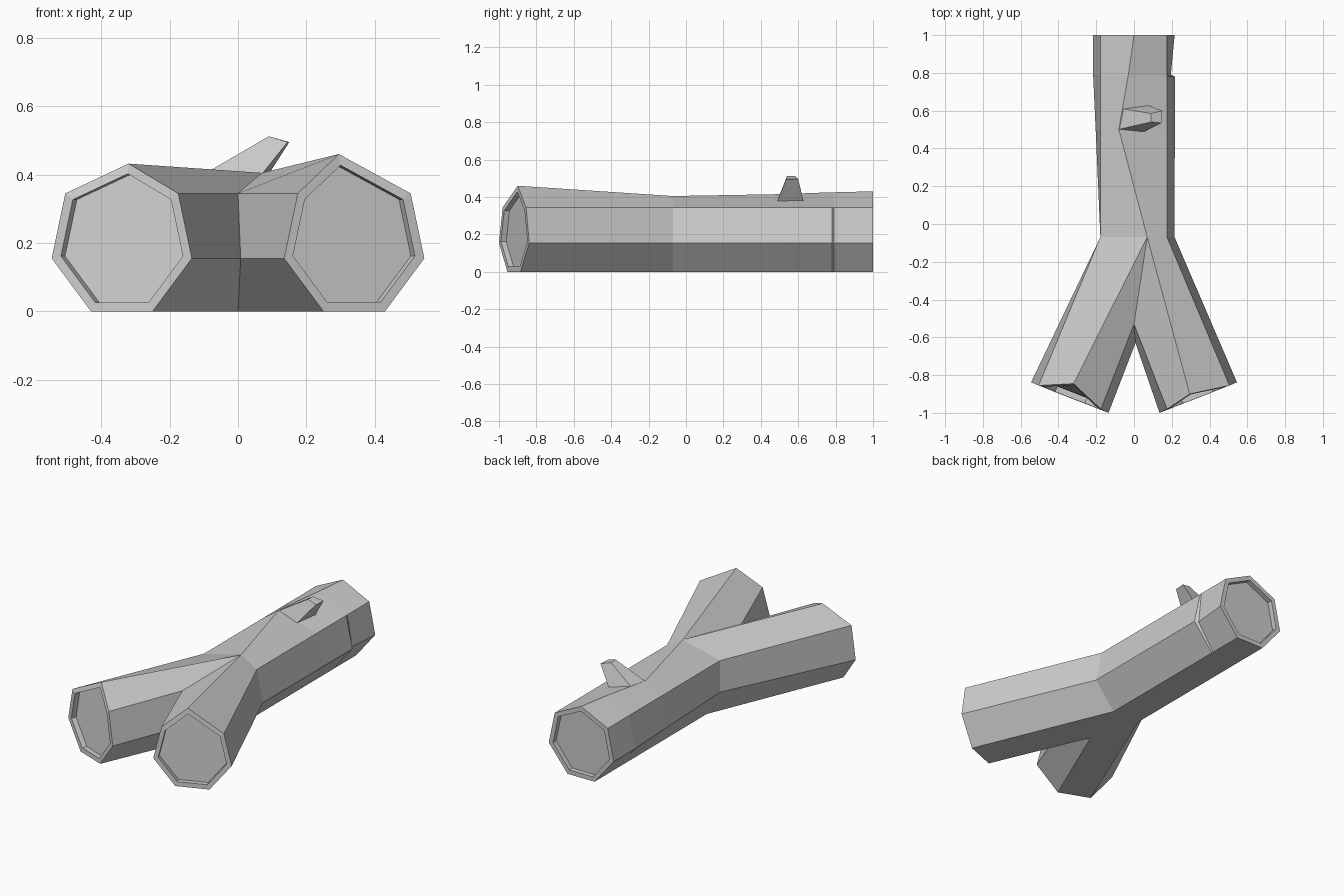
import bpy
import bmesh
from mathutils import Vector

if "Cube" in bpy.data.objects:
    bpy.data.objects.remove(bpy.data.objects["Cube"], do_unlink=True)

grey = bpy.data.materials.new("grey wood")
colour = (0.6, 0.6, 0.6, 1)
grey.diffuse_color = colour
grey.use_nodes = True
grey.node_tree.nodes["Principled BSDF"].inputs["Base Color"].default_value = colour

UP, LOW = 0.345, 0.155      # heights of the upper and lower side edges


def finish(bm, name):
    bmesh.ops.recalc_face_normals(bm, faces=bm.faces)
    mesh = bpy.data.meshes.new(name)
    bm.to_mesh(mesh)
    bm.free()
    mesh.materials.append(grey)
    bpy.context.collection.objects.link(bpy.data.objects.new(name, mesh))


def recessed_end(bm, ring, inward):
    """Rim around a cut end, with the sawn face set slightly back."""
    centre = sum((v.co for v in ring), Vector()) / len(ring)
    rim = [bm.verts.new(centre + (v.co - centre) * 0.87) for v in ring]
    floor = [bm.verts.new(v.co + inward) for v in rim]
    for outer, inner in ((ring, rim), (rim, floor)):
        for i in range(len(ring)):
            j = (i + 1) % len(ring)
            bm.faces.new((outer[i], outer[j], inner[j], inner[i]))
    bm.faces.new(floor)


# Trunk: seven-sided rings from the back end to the fork
bm = bmesh.new()


def trunk_ring(y, top_x, top_z, right, left):
    points = [(top_x, top_z), (0.175, UP), (right, LOW), (0.09, 0),
              (-0.09, 0), (-left, LOW), (-0.178, UP)]
    return [bm.verts.new((x, y, z)) for x, z in points]


rings = [trunk_ring(1, 0, 0.43, 0.215, 0.218),
         trunk_ring(0.79, -0.03, 0.425, 0.195, 0.218),
         trunk_ring(0.78, -0.032, 0.425, 0.217, 0.216),
         trunk_ring(0.5, -0.08, 0.415, 0.216, 0.203),
         trunk_ring(-0.07, 0.07, 0.405, 0.215, 0.178)]
for a, b in zip(rings, rings[1:]):
    for i in range(7):
        j = (i + 1) % 7
        bm.faces.new((a[i], a[j], b[j], b[i]))
recessed_end(bm, rings[0], Vector((0, -0.03, 0)))

# Two limbs that share the fork ring and the crotch
fork = rings[-1]
crotch = [bm.verts.new(p) for p in ((0, -0.375, 0), (0.008, -0.63, LOW), (0, -0.53, UP))]
bm.faces.new((fork[3], fork[4], crotch[0]))
for side, top in ((1, (0.295, -0.9, 0.46)), (-1, (-0.32, -0.845, 0.432))):
    rest = [(0.505, -0.855, UP), (0.545, -0.838, LOW), (0.43, -0.885, 0),
            (0.25, -0.955, 0), (0.135, -1, LOW), (0.175, -0.98, UP)]
    end = [bm.verts.new(top)] + [bm.verts.new((side * x, y, z)) for x, y, z in rest]
    outer = [fork[(side * i) % 7] for i in range(4)]
    start = outer + crotch
    for i in range(7):
        j = (i + 1) % 7
        bm.faces.new((start[i], start[j], end[j], end[i]))
    recessed_end(bm, end, Vector((-side * 0.012, 0.028, 0)))
finish(bm, "forked_log")

# Broken twig stub leaning out of the top of the trunk
bm = bmesh.new()
base = [(-0.06, 0.61, 0.415), (-0.085, 0.5, 0.41), (0.045, 0.485, 0.37), (0.07, 0.63, 0.37)]
tip = [(0.09, 0.585, 0.512), (0.09, 0.54, 0.512), (0.145, 0.535, 0.495), (0.15, 0.6, 0.495)]
low = [bm.verts.new(p) for p in base]
high = [bm.verts.new(p) for p in tip]
for i in range(4):
    j = (i + 1) % 4
    bm.faces.new((low[i], low[j], high[j], high[i]))
bm.faces.new(low)
bm.faces.new(high)
finish(bm, "twig_stub")
